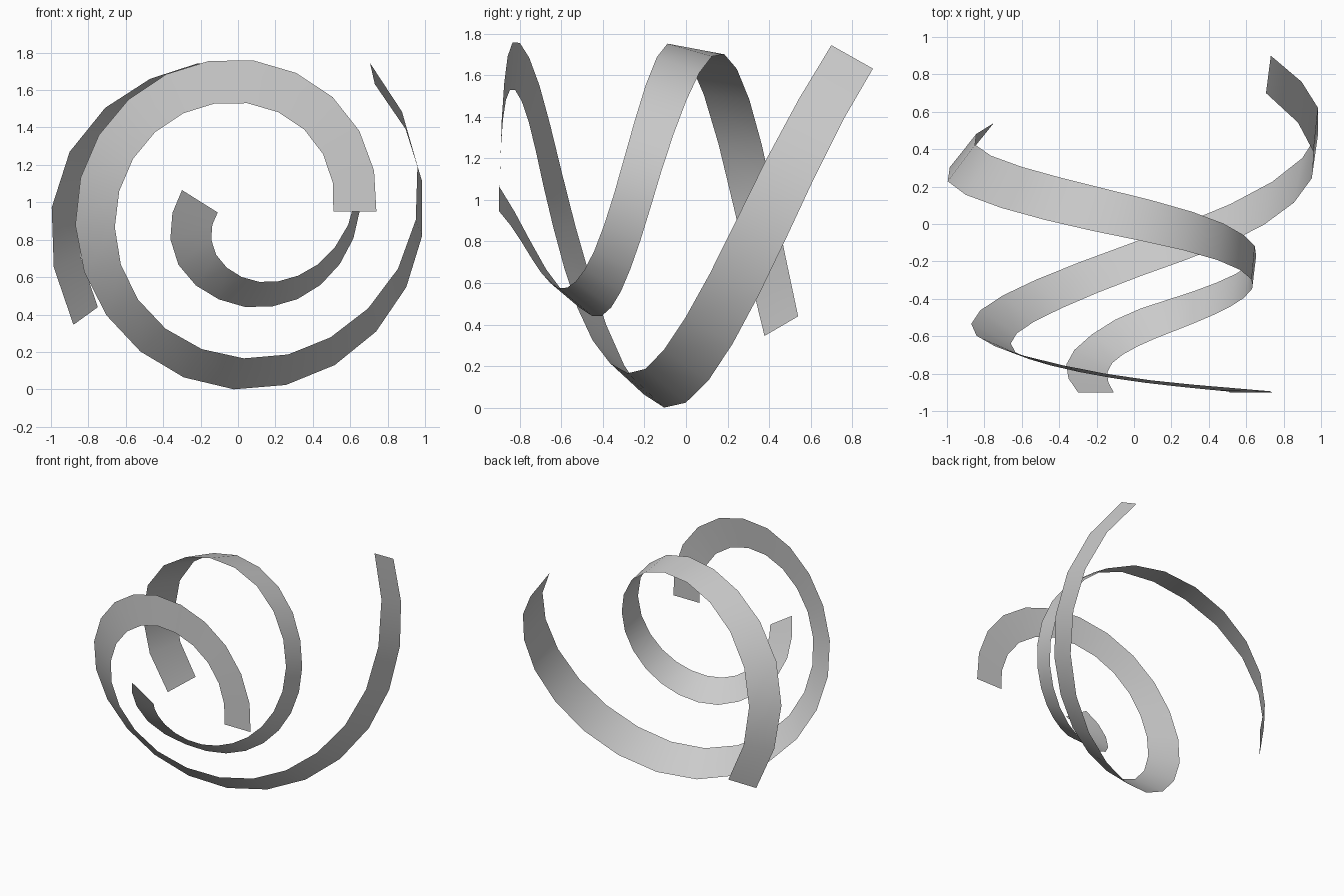
import bpy
import bmesh
from math import cos, sin, radians

cube = bpy.data.objects.get("Cube")
if cube:
    bpy.data.objects.remove(cube, do_unlink=True)

SEGMENTS = 24

grey = bpy.data.materials.new("plain_grey")
grey.use_nodes = True
grey.diffuse_color = (0.6, 0.6, 0.6, 1)
grey.node_tree.nodes["Principled BSDF"].inputs["Base Color"].default_value = grey.diffuse_color


def smooth_value(keys, t):
    """Pass a smooth curve through evenly spaced keys, with t from 0 to 1."""
    padded = [2 * keys[0] - keys[1], *keys, 2 * keys[-1] - keys[-2]]
    place = t * (len(keys) - 1)
    i = min(int(place), len(keys) - 2)
    u = place - i
    a, b, c, d = padded[i:i + 4]
    return b + u / 2 * (c - a + u * (2 * a - 5 * b + 4 * c - d + u * (3 * (b - c) + d - a)))


def spiral_edge(centre, start, end, radii, depths):
    """Points of a spiral that winds around the y axis."""
    points = []
    for step in range(SEGMENTS + 1):
        t = step / SEGMENTS
        angle = radians(start + (end - start) * t)
        radius = smooth_value(radii, t)
        points.append((centre[0] + radius * cos(angle),
                       smooth_value(depths, t),
                       centre[1] + radius * sin(angle)))
    return points


def ribbon(name, front_edge, rear_edge):
    """Thin strip stretched between two spiral edges."""
    bm = bmesh.new()
    front = [bm.verts.new(p) for p in front_edge]
    rear = [bm.verts.new(p) for p in rear_edge]
    for i in range(SEGMENTS):
        bm.faces.new((front[i], rear[i], rear[i + 1], front[i + 1]))
    mesh = bpy.data.meshes.new(name)
    bm.to_mesh(mesh)
    bm.free()
    mesh.materials.append(grey)
    mesh.shade_smooth()
    obj = bpy.data.objects.new(name, mesh)
    bpy.context.collection.objects.link(obj)
    return obj


# Wide ribbon: starts flat at the front, ends at the rear upper left
wide_centre = (0, 0.95)
ribbon(
    "wide_spiral_ribbon",
    spiral_edge(wide_centre, 0, 408.4,
                [.51, .56, .585, .614, .657, .72, .785, .855, .965, 1.063],
                [-.9, -.885, -.84, -.757, -.655, -.5, -.28, -.04, .29, .7]),
    spiral_edge(wide_centre, 0, 403,
                [.74, .79, .815, .838, .869, .9, .95, .975, .995, 1],
                [-.9, -.88, -.825, -.705, -.556, -.355, -.105, .185, .53, .9]),
)

# Inner ribbon: starts small near the middle and widens towards the rear
inner_centre = (0.1, 0.92)
ribbon(
    "inner_spiral_ribbon",
    spiral_edge(inner_centre, 173, 570.4,
                [.21, .288, .335, .383, .475, .62, .785, .915, 1.075, 1.136],
                [-.9, -.76, -.64, -.53, -.41, -.28, -.14, 0, .18, .378]),
    spiral_edge(inner_centre, 160, 569.5,
                [.425, .487, .483, .489, .522, .6, .725, .845, .94, .976],
                [-.9, -.7, -.49, -.36, -.235, -.1, .065, .225, .385, .54]),
)
